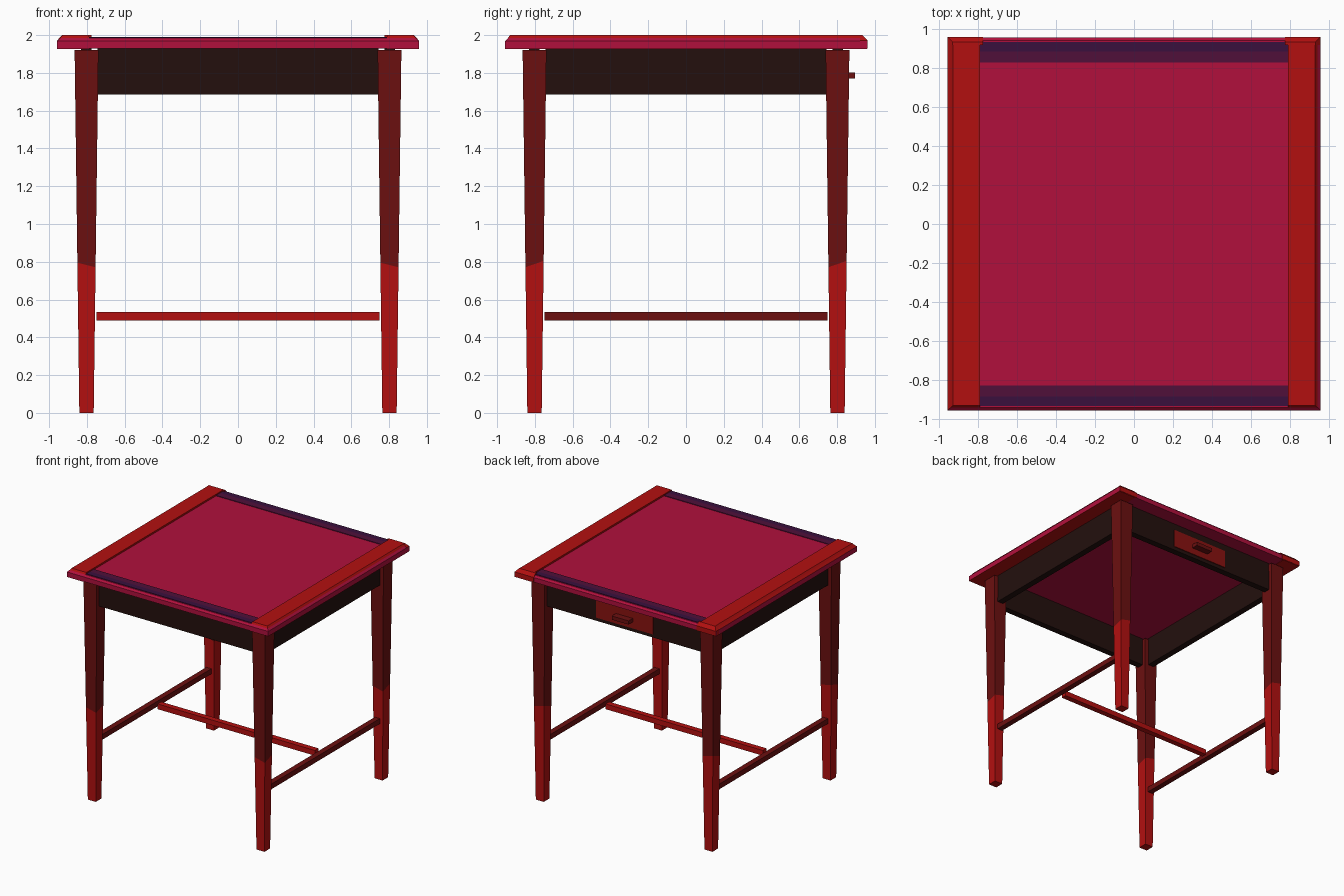
import bpy, bmesh
from mathutils import Vector

cube = bpy.data.objects.get("Cube")
if cube:
    bpy.data.objects.remove(cube, do_unlink=True)


def material(name, r, g, b):
    m = bpy.data.materials.new(name)
    m.use_nodes = True
    m.diffuse_color = (r, g, b, 1)
    m.node_tree.nodes["Principled BSDF"].inputs["Base Color"].default_value = (r, g, b, 1)
    return m


CRIMSON = material("crimson", 0.44, 0.005, 0.046)
RED = material("bright_red", 0.45, 0.005, 0.005)
DARK_RED = material("dark_red", 0.15, 0.005, 0.005)
DRAWER = material("brick_red", 0.25, 0.006, 0.005)
BROWN = material("blackish_brown", 0.017, 0.005, 0.004)
PURPLE = material("deep_purple", 0.042, 0.005, 0.047)
PLUM = material("plum", 0.08, 0.005, 0.042)


def make(name, bm, *mats):
    bmesh.ops.recalc_face_normals(bm, faces=bm.faces)
    me = bpy.data.meshes.new(name)
    bm.to_mesh(me)
    bm.free()
    for m in mats:
        me.materials.append(m)
    ob = bpy.data.objects.new(name, me)
    bpy.context.collection.objects.link(ob)
    return ob


def loft(rings):
    """Stack of rectangles (x0, x1, y0, y1, z), closed at both ends."""
    bm = bmesh.new()
    prev = None
    for x0, x1, y0, y1, z in rings:
        ring = [bm.verts.new((x, y, z)) for x, y in ((x0, y0), (x1, y0), (x1, y1), (x0, y1))]
        if prev:
            for i in range(4):
                j = (i + 1) % 4
                bm.faces.new((prev[i], prev[j], ring[j], ring[i]))
        else:
            bm.faces.new(ring)
        prev = ring
    bm.faces.new(prev)
    return bm


def box(name, x, y, z, mat):
    return make(name, loft([(*x, *y, z[0]), (*x, *y, z[1])]), mat)


def span(side, a, b):
    return tuple(sorted((side * a, side * b)))


# Table top slab with a chamfered upper edge
W = 0.957
T = 0.942
slab = make("table_top", loft([(-W, W, -W, W, 1.93), (-W, W, -W, W, 1.97),
                               (-T, T, -T, T, 1.985)]), CRIMSON, RED)
for f in slab.data.polygons:
    if f.normal.x < -0.3 and f.normal.z > 0.3:
        f.material_index = 1

sides = (("left", 1), ("right", -1))
ends = (("back", 1), ("front", -1))

for label, s in sides:
    # Raised end board with sloping outer edges
    a, b = span(s, 0.79, T)
    c, d = span(s, 0.79, 0.93)
    make(f"end_board_{label}", loft([(a, b, -T, T, 1.985), (c, d, -0.932, 0.932, 2.0)]), RED)
    # Red underside of the end board
    box(f"end_board_underside_{label}", span(s, 0.79, W), (-W, W), (1.927, 1.93), RED)
    # Cap wrapping the back corner
    x = span(s, 0.775, W)
    make(f"corner_cap_{label}", loft([(*x, 0.92, 0.961, 1.93), (*x, 0.92, 0.961, 1.972),
                                      (*span(s, 0.775, 0.932), 0.92, 0.935, 2.0)]), RED)

# Painted bands along the front and back of the top
for label, s in ends:
    box(f"inner_band_{label}", (-0.79, 0.79), span(s, 0.83, 0.885), (1.985, 1.99), PLUM)
    box(f"outer_band_{label}", (-0.79, 0.79), span(s, 0.885, 0.934), (1.985, 1.99), PURPLE)

# Aprons
for label, s in ends:
    box(f"apron_{label}", (-0.745, 0.745), span(s, 0.775, 0.83), (1.685, 1.93), BROWN)
for label, s in sides:
    box(f"apron_{label}", span(s, 0.775, 0.83), (-0.745, 0.745), (1.685, 1.93), BROWN)

# Tapered legs, lower part lighter, divided by a tilted cut
for xl, sx in sides:
    for yl, sy in ends:
        cx, cy = sx * 0.802, sy * 0.802
        bm = loft([(cx - h, cx + h, cy - h, cy + h, z) for h, z in ((0.038, 0), (0.063, 1.92))])
        centre, normal = Vector((cx, cy, 0.8)), Vector((0.25, -0.35, 1))
        bmesh.ops.bisect_plane(bm, geom=bm.verts[:] + bm.edges[:] + bm.faces[:],
                               plane_co=centre, plane_no=normal)
        for f in bm.faces:
            below = (f.calc_center_median() - centre).dot(normal) < 0
            f.material_index = int(below)
        make(f"leg_{yl}_{xl}", bm, DARK_RED, RED)

# Stretchers
for label, s in sides:
    box(f"stretcher_{label}", span(s, 0.777, 0.825), (-0.748, 0.748), (0.49, 0.535), DARK_RED)
box("cross_stretcher", (-0.748, 0.748), (-0.024, 0.024), (0.49, 0.535), RED)

# Drawer in the back apron
box("drawer_front", (-0.27, 0.27), (0.825, 0.837), (1.715, 1.87), DRAWER)
box("drawer_handle", (-0.08, 0.08), (0.83, 0.894), (1.77, 1.802), DARK_RED)
